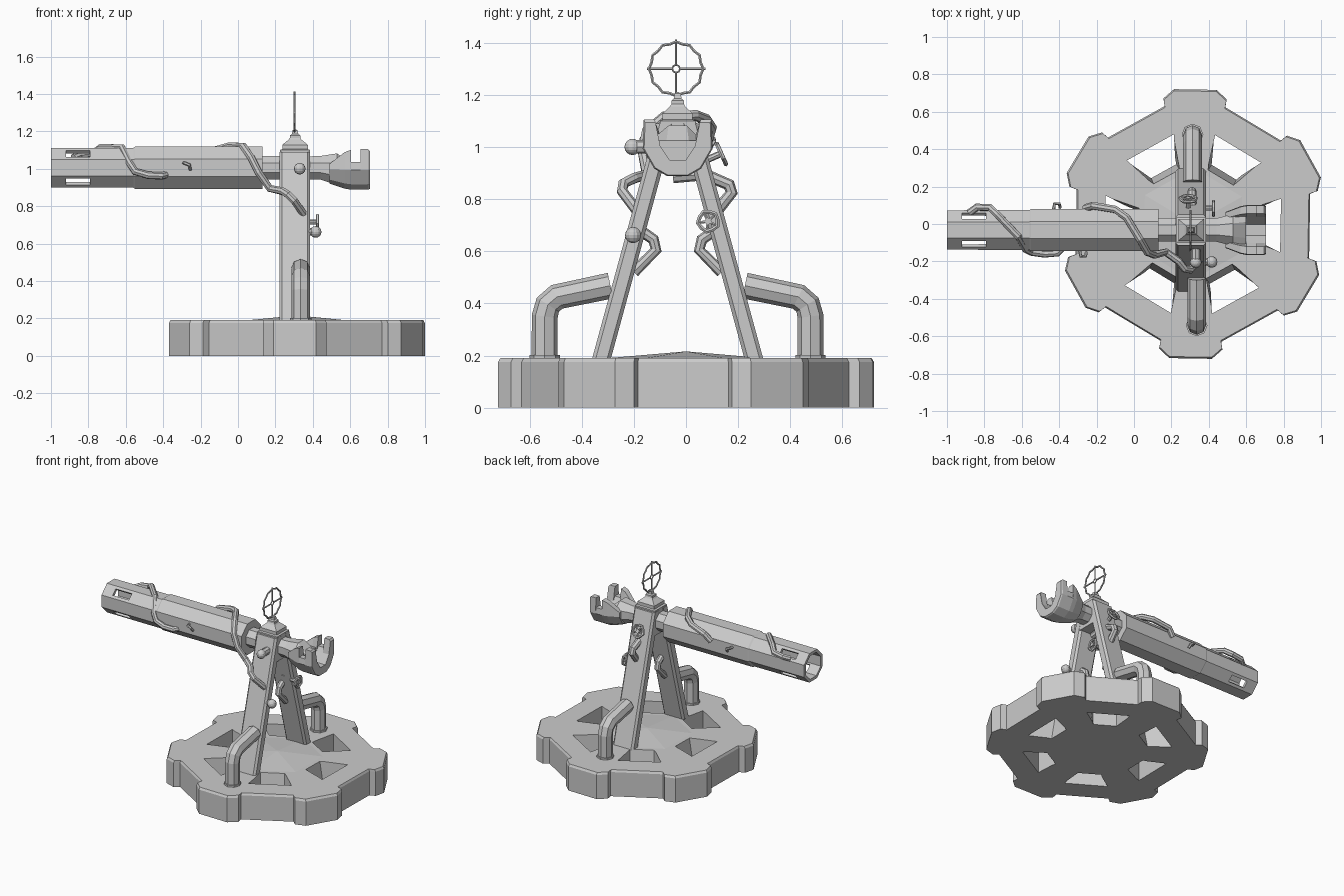
import bpy, bmesh
from math import sin, cos, pi, radians
from mathutils import Vector

if "Cube" in bpy.data.objects:
    bpy.data.objects.remove(bpy.data.objects["Cube"])

CX, CY, CZ = 0.315, -0.032, 1.005      # base centre x, gun axis y, gun axis z


def mesh_obj(name, verts, faces):
    me = bpy.data.meshes.new(name)
    me.from_pydata([tuple(v) for v in verts], [], faces)
    bm = bmesh.new()
    bm.from_mesh(me)
    bmesh.ops.recalc_face_normals(bm, faces=bm.faces)
    bm.to_mesh(me)
    bm.free()
    ob = bpy.data.objects.new(name, me)
    bpy.context.collection.objects.link(ob)
    return ob


def loft(name, *stacks):
    """Each stack is a list of equal-length rings, capped at both ends."""
    verts, faces = [], []
    for rings in stacks:
        o, n = len(verts), len(rings[0])
        for r in rings:
            verts += r
        for k in range(len(rings) - 1):
            a = o + k * n
            faces += [(a + i, a + (i + 1) % n, a + n + (i + 1) % n, a + n + i) for i in range(n)]
        faces += [tuple(range(o, o + n)), tuple(range(len(verts) - n, len(verts)))]
    return mesh_obj(name, verts, faces)


def ring_x(x, r, n=8, y=CY, z=CZ):
    return [(x, y + r * cos(2 * pi * (i + .5) / n), z + r * sin(2 * pi * (i + .5) / n)) for i in range(n)]


def tube(name, pts, r, res=2, cyclic=False):
    cu = bpy.data.curves.new(name, 'CURVE')
    cu.dimensions = '3D'
    cu.bevel_depth, cu.bevel_resolution, cu.use_fill_caps = r, res, True
    sp = cu.splines.new('POLY')
    sp.points.add(len(pts) - 1)
    for p, c in zip(sp.points, pts):
        p.co = (*c, 1)
    sp.use_cyclic_u, sp.use_smooth = cyclic, False
    ob = bpy.data.objects.new(name, cu)
    bpy.context.collection.objects.link(ob)
    return ob


def ball(name, loc, r):
    bpy.ops.mesh.primitive_uv_sphere_add(segments=12, ring_count=8, radius=r, location=loc)
    bpy.context.object.name = name


def cut(ob, cutter):
    cutter.hide_render = True
    m = ob.modifiers.new("cut", 'BOOLEAN')
    m.operation, m.solver, m.object = 'DIFFERENCE', 'EXACT', cutter
    bpy.context.view_layer.objects.active = ob
    bpy.ops.object.modifier_apply(modifier="cut")
    bpy.data.objects.remove(cutter)


def polar(r, deg, z):
    return (CX + r * cos(radians(deg)), r * sin(radians(deg)), z)


def flip(pts):                          # mirror across the gun's centre plane
    return [(x, 2 * CY - y, z) for x, y, z in pts]


# Base plate: hexagon with a chamfered tab on each corner, six tapered holes
def outline(z, s=1.0):
    tab = [(.648, -14.5), (.69, -14.2), (.728, -9), (.728, 9), (.69, 14.2), (.648, 14.5)]
    return [polar(r * s, 29 + 60 * k + a, z) for k in range(6) for r, a in tab]


base = loft("base_plate", [outline(0), outline(.175), outline(.19, .988)])
holes = []
for k in range(6):
    def quad(z, ri, ai):
        return [polar(r, 60 * k - 1 + a, z) for r, a in ((.49, -17), (.49, 17), (ri, ai), (ri, -ai))]
    holes.append([quad(-.05, .34, 13), quad(.25, .29, 16)])
cut(base, loft("hole_cutter", *holes))
hexa = [[polar(r, 29 + 60 * k, z) for k in range(6)] for r, z in ((.3, .18), (.3, .19), (.01, .215))]
loft("base_dome", hexa)


# A-frame legs with chamfered section
def leg_ring(y, z):
    x0, x1, t, c = .222, .386, .036, .014
    sec = [(x0 + c, -t), (x1 - c, -t), (x1, -t + c), (x1, t - c), (x1 - c, t), (x0 + c, t), (x0, t - c), (x0, -t + c)]
    return [(x, y + d, z) for x, d in sec]


leg = [leg_ring(-.325, .185), leg_ring(-.078, 1.09)]
loft("leg_left", leg)
loft("leg_right", [flip(r) for r in leg])


# Head block and stepped four-sided cap
def square(h, z):
    return [(.305 + h * a, CY + h * b * .85, z) for a, b in ((-1, -1), (1, -1), (1, 1), (-1, 1))]


cap_profile = [(.08, .92), (.08, 1.1), (.068, 1.105), (.068, 1.128), (.035, 1.155), (.028, 1.165),
               (.028, 1.178), (.018, 1.185), (.014, 1.205), (.006, 1.21)]
loft("head_cap", [square(h, z) for h, z in cap_profile])

# Ring sight with scalloped rim and cross hairs
SZ = 1.3
rim = []
for i in range(24):
    a, r = pi * i / 12, (.104, .097)[i % 2]
    rim.append((.302, CY - .006 + r * cos(a), SZ + r * sin(a)))
tube("sight_rim", rim, .006, 1, True)
for i in range(4):
    a = pi / 2 * i
    tube("sight_spoke", [(.302, CY - .006 + r * cos(a), SZ + r * sin(a)) for r in (.014, .112)], .005, 1)
tube("sight_hub", [(.302, CY - .006 + .015 * cos(pi * i / 4), SZ + .015 * sin(pi * i / 4)) for i in range(8)],
     .004, 1, True)

# Octagonal hollow barrel with slots near the muzzle
barrel = loft("barrel", [ring_x(x, r) for x, r in (
    (-.45, .088), (-1, .092), (-1, .114), (-.56, .115), (-.55, .122), (.13, .122), (.13, .068), (.3, .068))])
slots = []
for k in range(4):
    a = pi / 4 + k * pi / 2
    d, t = Vector((0, cos(a), sin(a))), Vector((0, -sin(a), cos(a)))
    c = Vector((0, CY, CZ))
    slots.append([[c + Vector((x, 0, 0)) + d * p + t * q for p, q in
                   ((.07, -.024), (.14, -.024), (.14, .024), (.07, .024))] for x in (-.92, -.79)])
cut(barrel, loft("slot_cutter", *slots))

# Breech: flared body, then a U-shaped claw with a notch in its arms
loft("breech_body", [ring_x(.37, .066), ring_x(.44, .068),
                     [(x, y, z - .008) for x, y, z in ring_x(.53, .092)],
                     [(x, y, min(z, CZ + .02)) for x, y, z in ring_x(.6, .112)]])


def claw(x, top, s=1.0, vee=-.03):
    half = [(.04, -.117), (.09, -.088), (.134, -.012), (.13, top), (.088, top), (.07, .0), (.03, vee - .03)]
    pts = half + [(-y, z) for y, z in reversed(half)]
    return [(x, CY + y * s, CZ + z * s) for y, z in pts]


loft("breech_claw",
     [claw(.49, .03, .72), claw(.57, .088, .95), claw(.605, .096)],
     [claw(.605, .03), claw(.655, .03)],
     [claw(.655, .1), claw(.695, .1), claw(.705, .092, .96)])

# Large elbow pipes between base and legs
elbow = [(.335, -.542, .18), (.335, -.542, .35), (.335, -.53, .395), (.335, -.495, .425), (.335, -.29, .468)]
collar = [(.335, -.542, .185), (.335, -.542, .202)]
for side, f in (("left", lambda p: p), ("right", lambda p: [(x - .022, y, z) for x, y, z in flip(p)])):
    tube("elbow_pipe_" + side, f(elbow), .05)
    tube("elbow_collar_" + side, f(collar), .058)
    # Small bent pipes on the legs
    tube("knee_pipe_" + side, f([(.31, -.19, .69), (.31, -.125, .645), (.31, -.115, .605), (.31, -.2, .52)]), .022)

# Hoses wrapped over the barrel and down to the legs
tube("barrel_hose_rear", [(-.26, .085, 1.03), (-.22, .098, 1.075), (-.1, .078, 1.105), (-.04, .035, 1.122),
                          (.03, -.08, 1.118), (.07, -.15, 1.06), (.11, -.165, .98), (.17, -.15, .895),
                          (.24, -.2, .88), (.27, -.24, .86), (.3, -.245, .83), (.36, -.18, .745)], .021)
tube("barrel_hose_front", [(-.88, .06, 1.06), (-.84, .09, 1.075), (-.77, .088, 1.085), (-.73, .05, 1.115),
                           (-.62, -.065, 1.112), (-.58, -.135, 1.03), (-.55, -.15, .985), (-.48, -.16, .965),
                           (-.41, -.155, .962), (-.38, -.125, .97)], .02)
tube("leg_hose_right", [(.31, -.05, .885), (.31, .07, .895), (.31, .165, .855), (.31, .175, .825), (.31, .09, .72)], .024)
for y, s in ((CY - .11, -1), (CY + .11, 1)):
    x = -.27 if s < 0 else -.41
    tube("barrel_peg", [(x - .02, y, 1.03), (x - .015, y + s * .03, 1.03), (x + .01, y + s * .03, 1.02),
                        (x + .015, y + s * .01, .995)], .009, 1)

# Round knobs on the left leg
ball("pivot_knob", (.33, -.205, 1.0), .031)
tube("pivot_knob_stem", [(.33, -.19, 1.0), (.33, -.09, 1.0)], .026)
ball("leg_knob", (.415, -.203, .662), .031)
tube("leg_knob_stem", [(.37, -.203, .662), (.415, -.203, .662)], .02)


# Valve wheels with five spokes
def wheel(name, centre, normal, r):
    c, n = Vector(centre), Vector(normal).normalized()
    u = n.orthogonal().normalized()
    v = n.cross(u)
    on = lambda a, q: c + q * (u * cos(a) + v * sin(a))
    tube(name + "_rim", [on(2 * pi * i / 10, r * (1, .9)[i % 2]) for i in range(10)], .009, 1, True)
    for i in range(5):
        tube(name + "_spoke", [c, on(2 * pi * i / 5, r)], .006, 1)
    tube(name + "_stem", [c - n * .06, c + n * .008], .013)


wheel("leg_valve", (.425, .085, .715), (1, 0, 0), .04)
wheel("side_valve", (.29, .135, .975), (0, 1, .45), .045)
